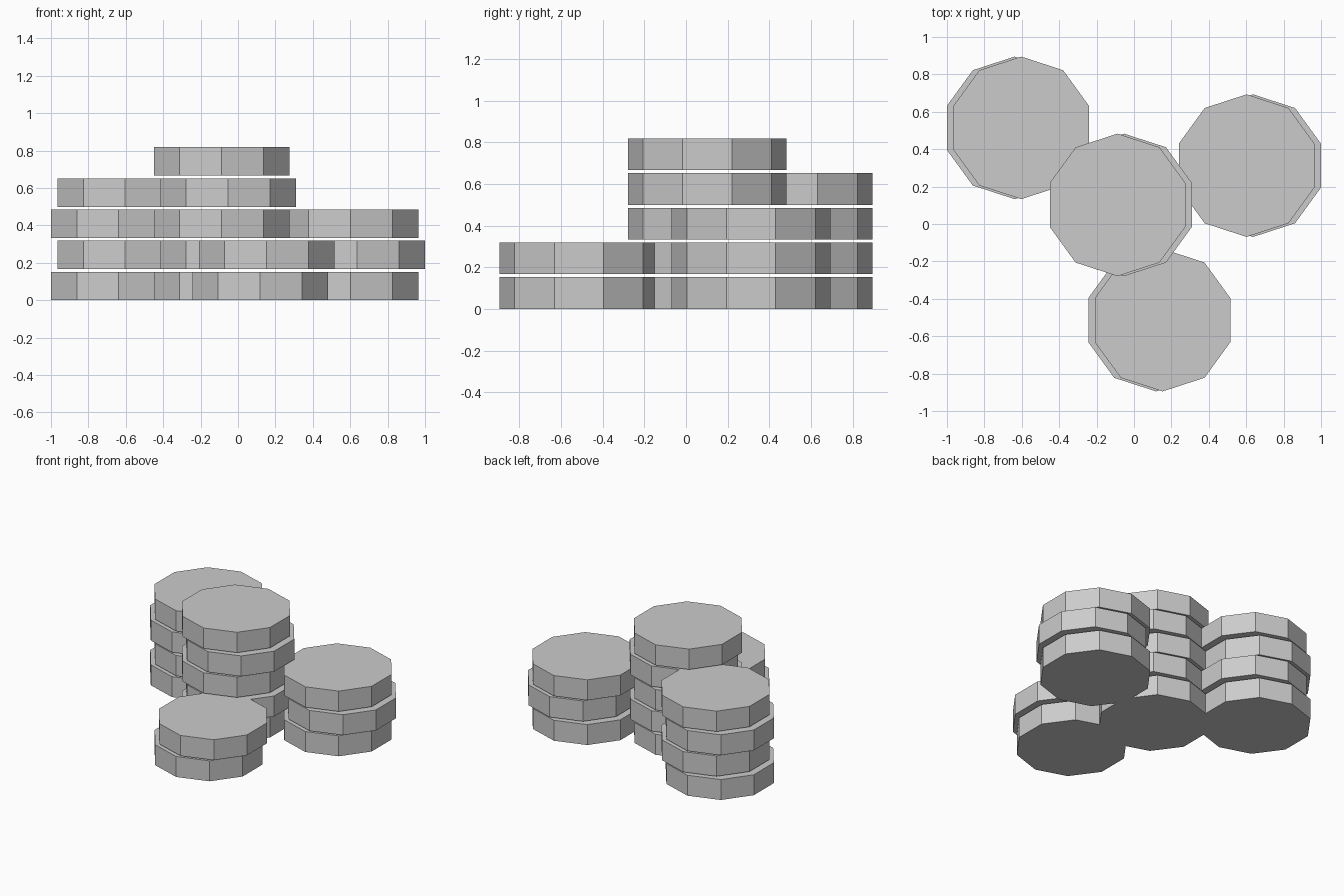
import bpy
import bmesh
from math import sin, cos, pi

cube = bpy.data.objects.get("Cube")
if cube:
    bpy.data.objects.remove(cube, do_unlink=True)

SIDES = 10
RADIUS = 0.381
THICK = 0.152
STEP = 0.1665      # thickness plus the small gap between discs
SHIFT = 0.035      # sideways stagger of every other disc

grey = bpy.data.materials.new("plain_grey")
grey.use_nodes = True
colour = (0.6, 0.6, 0.6, 1)
grey.diffuse_color = colour
grey.node_tree.nodes["Principled BSDF"].inputs["Base Color"].default_value = colour


# One flat ten-sided disc with a corner pointing to the back
def disc_mesh():
    bm = bmesh.new()
    ring = [bm.verts.new((RADIUS * sin(2 * pi * i / SIDES),
                          RADIUS * cos(2 * pi * i / SIDES), 0))
            for i in reversed(range(SIDES))]
    base = bm.faces.new(ring)
    top = bmesh.ops.extrude_face_region(bm, geom=[base], use_keep_orig=True)
    moved = [v for v in top["geom"] if isinstance(v, bmesh.types.BMVert)]
    bmesh.ops.translate(bm, verts=moved, vec=(0, 0, THICK))
    bmesh.ops.recalc_face_normals(bm, faces=bm.faces)
    mesh = bpy.data.meshes.new("disc")
    bm.to_mesh(mesh)
    bm.free()
    mesh.materials.append(grey)
    return mesh


disc = disc_mesh()


# A pile of discs staggered alternately in x
def stack(name, x, y, count):
    for i in range(count):
        ob = bpy.data.objects.new(f"{name}_disc_{i + 1}", disc)
        ob.location = (x + SHIFT * (i % 2), y, i * STEP)
        bpy.context.collection.objects.link(ob)


stack("centre_stack", -0.088, 0.102, 5)
stack("back_stack", -0.638, 0.514, 4)
stack("side_stack", 0.602, 0.312, 3)
stack("front_stack", 0.118, -0.514, 2)
